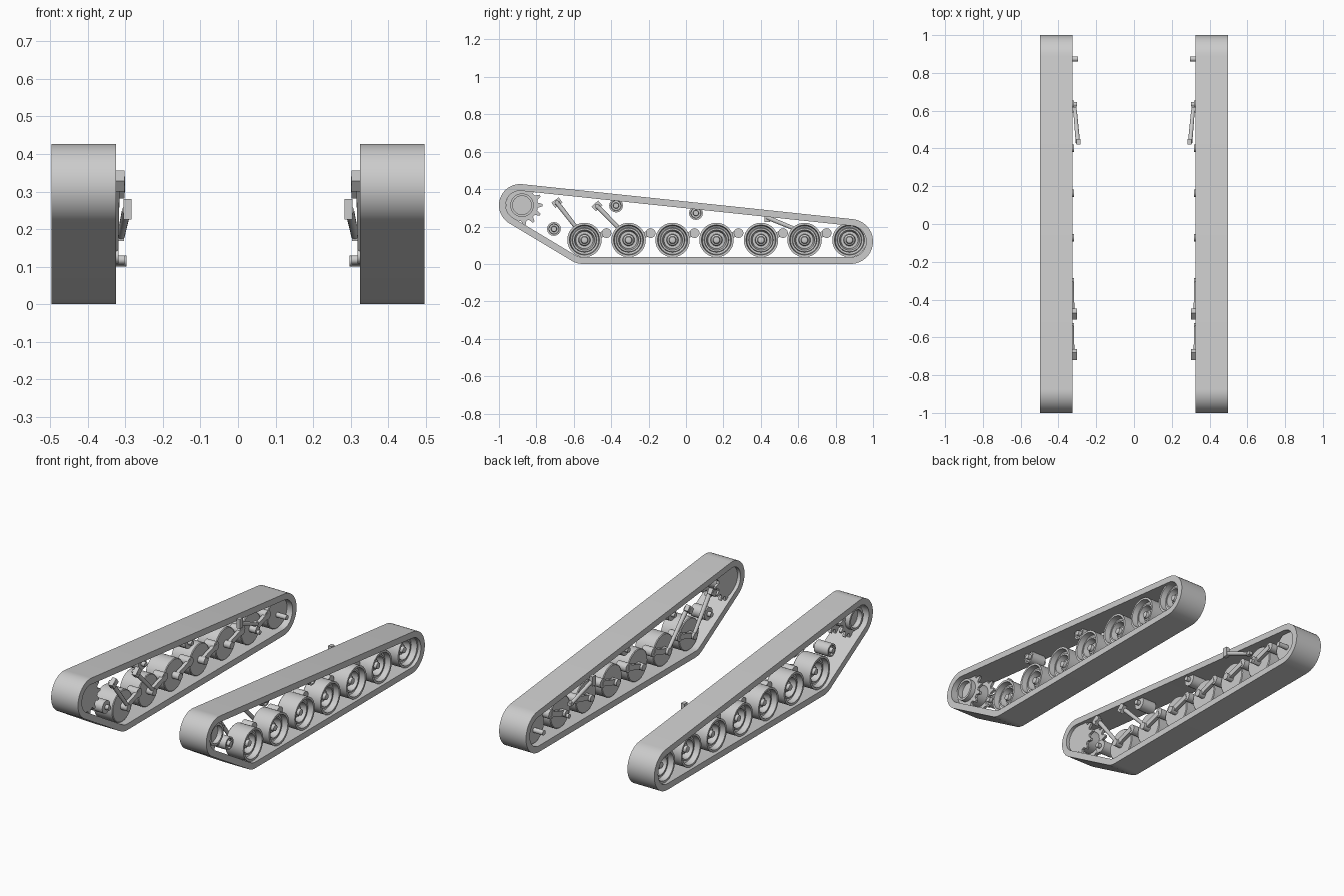
import bpy, bmesh
from math import sin, cos, pi, acos, atan2, hypot, radians
from mathutils import Vector, Matrix

cube = bpy.data.objects.get("Cube")
if cube:
    bpy.data.objects.remove(cube, do_unlink=True)

grey = bpy.data.materials.new("plain grey")
grey.use_nodes = True
grey.diffuse_color = (0.6, 0.6, 0.6, 1)
grey.node_tree.nodes["Principled BSDF"].inputs["Base Color"].default_value = (0.6, 0.6, 0.6, 1)


def finish(name, bm):
    """Turn a bmesh of the left side into an object mirrored across x."""
    bmesh.ops.remove_doubles(bm, verts=bm.verts, dist=0.0001)
    bmesh.ops.recalc_face_normals(bm, faces=bm.faces)
    mesh = bpy.data.meshes.new(name)
    bm.to_mesh(mesh)
    bm.free()
    ob = bpy.data.objects.new(name, mesh)
    bpy.context.collection.objects.link(ob)
    mesh.materials.append(grey)
    bpy.ops.object.select_all(action='DESELECT')
    ob.select_set(True)
    bpy.context.view_layer.objects.active = ob
    bpy.ops.object.shade_smooth_by_angle(angle=radians(35))
    ob.modifiers.new("mirror", 'MIRROR').use_mirror_merge = False


def lathe(bm, profile, y, z, steps=32):
    """Spin (radius, x) points about an axle along x."""
    verts = [bm.verts.new((x, y, z + r)) for r, x in profile]
    edges = [bm.edges.new(pair) for pair in zip(verts, verts[1:])]
    bmesh.ops.spin(bm, geom=verts + edges, cent=(0, y, z), axis=(1, 0, 0),
                   angle=2 * pi, steps=steps, use_merge=True)


def drum(bm, r, x0, x1, y, z, steps=20):
    lathe(bm, [(0, x0), (r, x0), (r, x1), (0, x1)], y, z, steps)


def rod(bm, a, b, r0, r1):
    a, b = Vector(a), Vector(b)
    turn = (b - a).to_track_quat('Z', 'Y').to_matrix().to_4x4()
    bmesh.ops.create_cone(bm, cap_ends=True, segments=14, radius1=r0, radius2=r1,
                          depth=(b - a).length, matrix=Matrix.Translation((a + b) / 2) @ turn)


def block(bm, centre, size, tilt=0):
    bmesh.ops.create_cube(bm, size=1, matrix=Matrix.Translation(centre)
                          @ Matrix.Rotation(tilt, 4, 'X') @ Matrix.Diagonal((*size, 1)))


def prism(bm, points, x0, x1):
    """Extrude a (y, z) outline along x."""
    face = bm.faces.new([bm.verts.new((x0, y, z)) for y, z in points])
    out = bmesh.ops.extrude_face_region(bm, geom=[face])["geom"]
    bmesh.ops.translate(bm, vec=(x1 - x0, 0, 0),
                        verts=[v for v in out if isinstance(v, bmesh.types.BMVert)])


# Track belt: a band wrapped round three circles
rounds = [(0.88, 0.12, 0.12), (-0.887, 0.314, 0.113), (-0.55, 0.12, 0.12)]


def normal_angle(a, b):
    dy, dz = b[0] - a[0], b[1] - a[1]
    return atan2(dz, dy) - acos((a[2] - b[2]) / hypot(dy, dz))


def belt_outline(inset):
    points = []
    for i, (y, z, r) in enumerate(rounds):
        start = normal_angle(rounds[i - 1], rounds[i])
        sweep = (normal_angle(rounds[i], rounds[(i + 1) % 3]) - start) % (2 * pi)
        for k in range(21):
            t = start + sweep * k / 20
            points.append((y + (r - inset) * cos(t), z + (r - inset) * sin(t)))
    return points


bm = bmesh.new()
rings = [[bm.verts.new((x, y, z)) for y, z in belt_outline(inset)]
         for inset, x in ((0, 0.325), (0, 0.497), (0.036, 0.497), (0.036, 0.325))]
for i, ring in enumerate(rings):
    after = rings[(i + 1) % 4]
    for k in range(len(ring)):
        n = (k + 1) % len(ring)
        bm.faces.new((ring[k], ring[n], after[n], after[k]))
finish("track_belt", bm)

# Road wheels: dished outside, flat inside
AXLE_Z = 0.128
wheel_y = [-0.543, -0.307, -0.072, 0.163, 0.401, 0.634, 0.874]
dish = [(0, 0.36), (0.088, 0.36), (0.092, 0.364), (0.092, 0.478), (0.08, 0.478),
        (0.076, 0.445), (0.066, 0.44), (0.063, 0.452), (0.054, 0.452), (0.046, 0.415),
        (0.032, 0.415), (0.029, 0.435), (0.02, 0.44), (0.017, 0.455), (0, 0.46)]
bm = bmesh.new()
for y in wheel_y:
    lathe(bm, dish, y, AXLE_Z)
finish("road_wheels", bm)

# Swing arms trailing from each wheel hub to its pivot
bm = bmesh.new()
for y in wheel_y[:-1]:
    drum(bm, 0.02, 0.318, 0.37, y, AXLE_Z)
    drum(bm, 0.026, 0.335, 0.40, y + 0.118, 0.165)
    block(bm, (0.342, y + 0.059, 0.147), (0.02, 0.124, 0.03), atan2(0.037, 0.118))
finish("swing_arms", bm)

bm = bmesh.new()
drum(bm, 0.014, 0.297, 0.37, wheel_y[-1], 0.115)
drum(bm, 0.012, 0.302, 0.37, wheel_y[-2], 0.118)
finish("rear_axle_stubs", bm)

# Drive sprocket: hollow drum with two toothed rings
SY, SZ = -0.877, 0.314
bm = bmesh.new()
lathe(bm, [(0, 0.37), (0.05, 0.37), (0.05, 0.478), (0.063, 0.478), (0.063, 0.345), (0, 0.345)], SY, SZ)
teeth = 13
outline = []
for k in range(teeth):
    for shift, r in ((-0.32, 0.086), (-0.12, 0.11), (0.12, 0.11), (0.32, 0.086)):
        t = 2 * pi * (k + shift) / teeth
        outline.append((SY + r * cos(t), SZ + r * sin(t)))
prism(bm, outline, 0.345, 0.36)
finish("drive_sprocket", bm)
bm = bmesh.new()
prism(bm, outline, 0.435, 0.45)
finish("outer_sprocket_ring", bm)

# Return rollers under the upper run, and the front tension roller
bm = bmesh.new()
for y, z in ((-0.374, 0.312), (0.053, 0.272), (-0.706, 0.187)):
    lathe(bm, [(0, 0.35), (0.037, 0.35), (0.037, 0.44), (0.028, 0.44), (0.026, 0.43),
               (0.016, 0.43), (0.014, 0.45), (0, 0.45)], y, z, 16)
    drum(bm, 0.014, 0.328, 0.36, y, z, 12)
finish("return_rollers", bm)

# Shock absorbers with mounting blocks
bm = bmesh.new()
for y, z, hub in ((-0.69, 0.328, wheel_y[0]), (-0.476, 0.31, wheel_y[1])):
    tilt = atan2(AXLE_Z - z, hub - y)
    block(bm, (0.315, y, z), (0.026, 0.034, 0.048), tilt)
    drum(bm, 0.012, 0.301, 0.34, y, z, 12)
    rod(bm, (0.328, y, z), (0.328, hub, AXLE_Z + 0.01), 0.013, 0.01)
block(bm, (0.294, 0.435, 0.253), (0.022, 0.028, 0.055))
rod(bm, (0.297, 0.43, 0.25), (0.312, 0.6, 0.18), 0.012, 0.01)
block(bm, (0.315, 0.605, 0.178), (0.022, 0.03, 0.02))
finish("shock_absorbers", bm)
